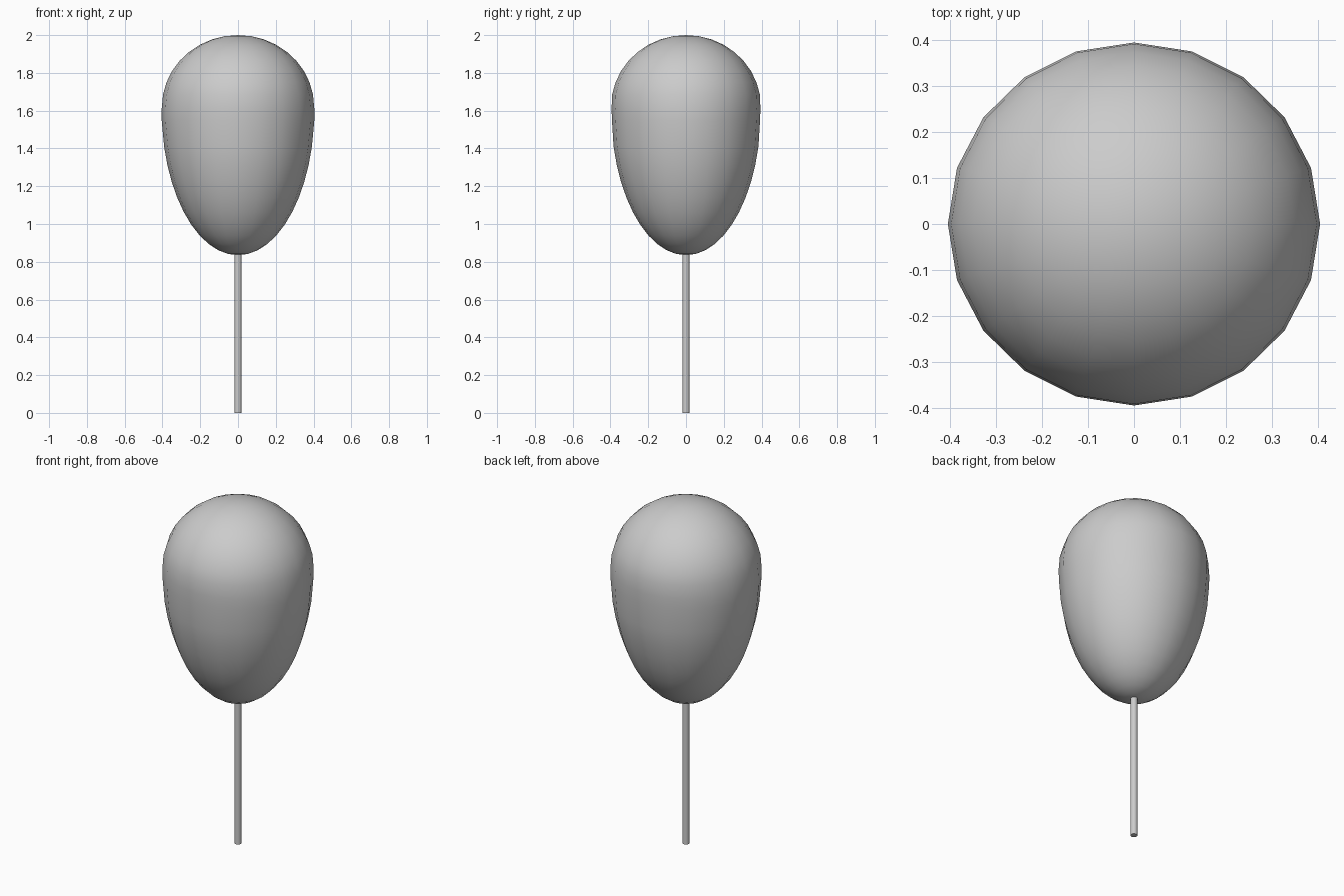
import bpy, bmesh
from math import sin, cos, pi, radians

if "Cube" in bpy.data.objects:
    bpy.data.objects.remove(bpy.data.objects["Cube"])

SEG = 20

# Half-width in x, half-width in y, height: round dome above, long egg below
profile = []
for i in range(1, 9):
    a = pi / 2 * (1 - i / 9)
    r = cos(a)
    profile.append((0.403 * r, 0.397 * r, 1.62 + 0.38 * sin(a)))
profile += [(0.404, 0.394, 1.61), (0.404, 0.392, 1.55)]
for i in range(2, 12):
    a = pi / 2 * i / 12
    r = cos(a)
    profile.append((0.405 * r, 0.397 * r, 1.61 - 0.775 * sin(a)))

# Crown
bm = bmesh.new()
rings = [[bm.verts.new((rx * cos(2 * pi * k / SEG), ry * sin(2 * pi * k / SEG), z))
          for k in range(SEG)] for rx, ry, z in profile]
top = bm.verts.new((0, 0, 2.0))
bottom = bm.verts.new((0, 0, 0.835))
for k in range(SEG):
    n = (k + 1) % SEG
    bm.faces.new((top, rings[0][k], rings[0][n]))
    bm.faces.new((bottom, rings[-1][n], rings[-1][k]))
    for a, b in zip(rings, rings[1:]):
        bm.faces.new((a[k], b[k], b[n], a[n]))
bmesh.ops.recalc_face_normals(bm, faces=bm.faces)
mesh = bpy.data.meshes.new("crown")
bm.to_mesh(mesh)
bm.free()
mesh.shade_smooth()
crown = bpy.data.objects.new("crown", mesh)
bpy.context.collection.objects.link(crown)

# Trunk
bpy.ops.mesh.primitive_cylinder_add(vertices=12, radius=0.019, depth=0.86, location=(0, 0, 0.43))
trunk = bpy.context.object
trunk.name = "trunk"
bpy.ops.object.shade_smooth_by_angle(angle=radians(40))
